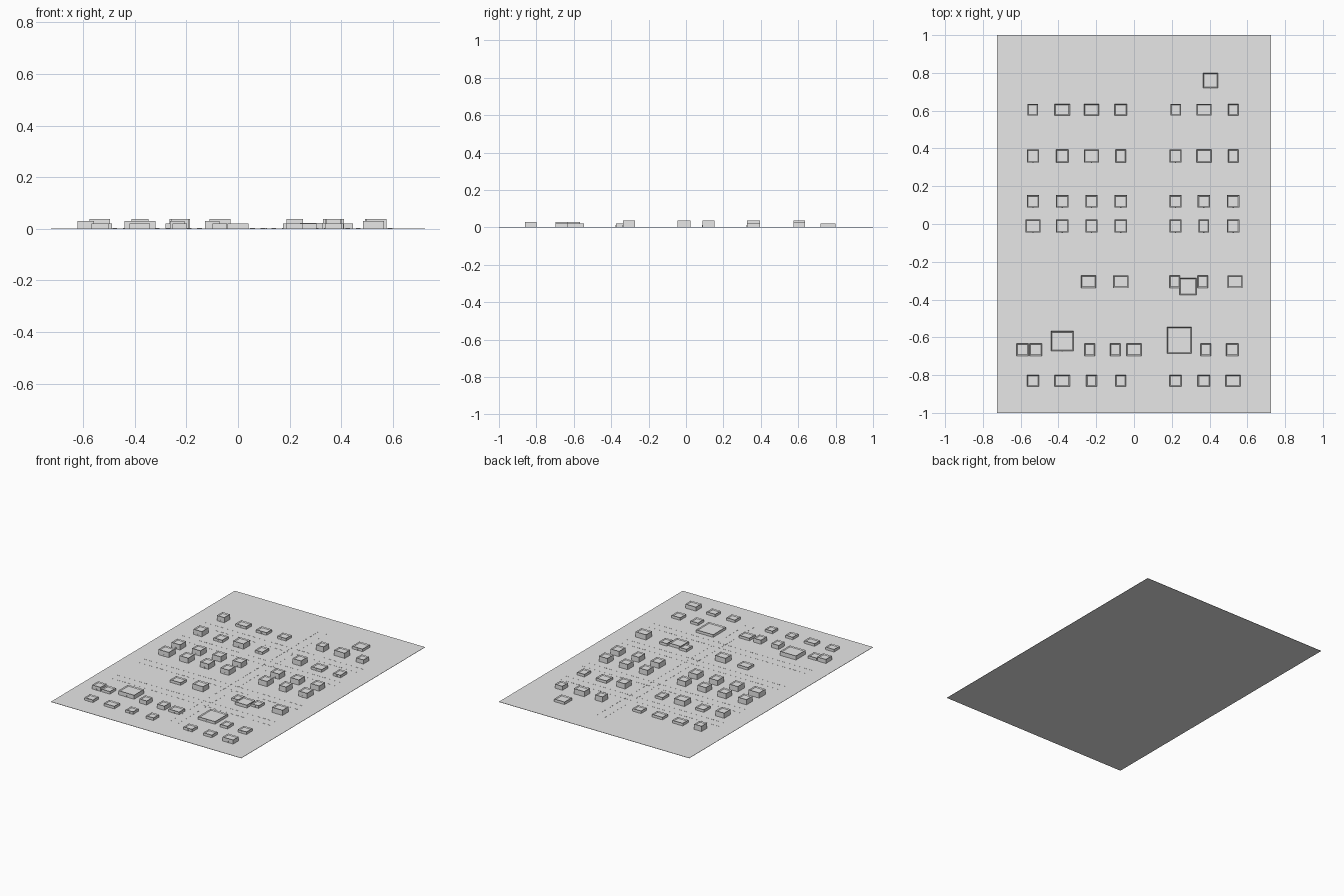
import bpy
import bmesh

cube = bpy.data.objects.get("Cube")
if cube:
    bpy.data.objects.remove(cube, do_unlink=True)

grey = bpy.data.materials.new("plain grey")
grey.use_nodes = True
grey.diffuse_color = (0.8, 0.8, 0.8, 1)
grey.node_tree.nodes["Principled BSDF"].inputs["Base Color"].default_value = grey.diffuse_color


def finish(name, bm):
    mesh = bpy.data.meshes.new(name)
    bm.to_mesh(mesh)
    bm.free()
    mesh.materials.append(grey)
    obj = bpy.data.objects.new(name, mesh)
    bpy.context.collection.objects.link(obj)
    return obj


def add_box(bm, x, y, z, w, d, h):
    """Box centred on x, y with its underside at z."""
    verts = bmesh.ops.create_cube(bm, size=1)["verts"]
    bmesh.ops.scale(bm, vec=(w, d, h), verts=verts)
    bmesh.ops.translate(bm, vec=(x, y, z + h / 2), verts=verts)
    return verts


def building(x, y, w, d, h, name="building"):
    """Flat-roofed block with a low parapet and a small front door."""
    bm = bmesh.new()
    add_box(bm, x, y, 0, w, d, h)
    roof = max(bm.faces, key=lambda f: f.calc_center_median().z)
    bmesh.ops.inset_region(bm, faces=[roof], thickness=0.008)
    bmesh.ops.translate(bm, vec=(0, 0, -0.006), verts=roof.verts)
    add_box(bm, x, y - d / 2, 0, 0.007, 0.003, 0.012)
    finish(name, bm)


# Ground sheet
bm = bmesh.new()
add_box(bm, 0, 0, 0, 1.45, 2, 0.002)
finish("ground", bm)

# Regular blocks: centre y, depth, width codes, height codes
columns = [-0.535, -0.38, -0.225, -0.07, 0.22, 0.37, 0.525]
widths = {"s": 0.056, "m": 0.065, "w": 0.08}
heights = {"L": 0.02, "M": 0.03, "T": 0.038}
rows = [
    (0.605, 0.06, "swwmsws", "TLLLTTM"),
    (0.36, 0.07, "mmwsmws", "TLTLTLL"),
    (0.12, 0.065, "mmmmmmm", "TTTTTTT"),
    (-0.01, 0.07, "wmmmmsm", "TTTTTTT"),
    (-0.83, 0.06, "mwssmmw", "LLLLLLM"),
]
for y, depth, sizes, levels in rows:
    for x, size, level in zip(columns, sizes, levels):
        building(x, y, widths[size], depth, heights[level])

# Southern row and middle row, unevenly spaced: x, width code, height code
uneven = {
    -0.665: [(-0.59, "m", "M"), (-0.52, "m", "L"), (-0.235, "s", "M"),
             (-0.1, "s", "M"), (0, "w", "L"), (0.38, "s", "L"), (0.52, "m", "L")],
    -0.305: [(-0.24, "w", "L"), (-0.07, "w", "T"), (0.215, "s", "L"),
             (0.365, "s", "L"), (0.535, "w", "T")],
}
for y, plots in uneven.items():
    for x, size, level in plots:
        building(x, y, widths[size], 0.065, heights[level])

# Larger single blocks
building(0.405, 0.76, 0.08, 0.08, 0.02, "north_block")
building(0.285, -0.33, 0.09, 0.09, 0.022, "corner_block")
building(-0.38, -0.62, 0.12, 0.105, 0.03, "large_block_west")
building(0.24, -0.615, 0.13, 0.14, 0.02, "large_block_east")

# Dashed street edges
bm = bmesh.new()
for side in (-0.03, 0.03):
    for i in range(40):
        add_box(bm, 0.08 + side, -0.8 + i * 0.041, 0.002, 0.003, 0.018, 0.001)
    for street in (0.48, 0.24, -0.18, -0.47):
        for i in range(30):
            add_box(bm, -0.6 + i * 0.041, street + side, 0.002, 0.018, 0.003, 0.001)
finish("street_dashes", bm)
